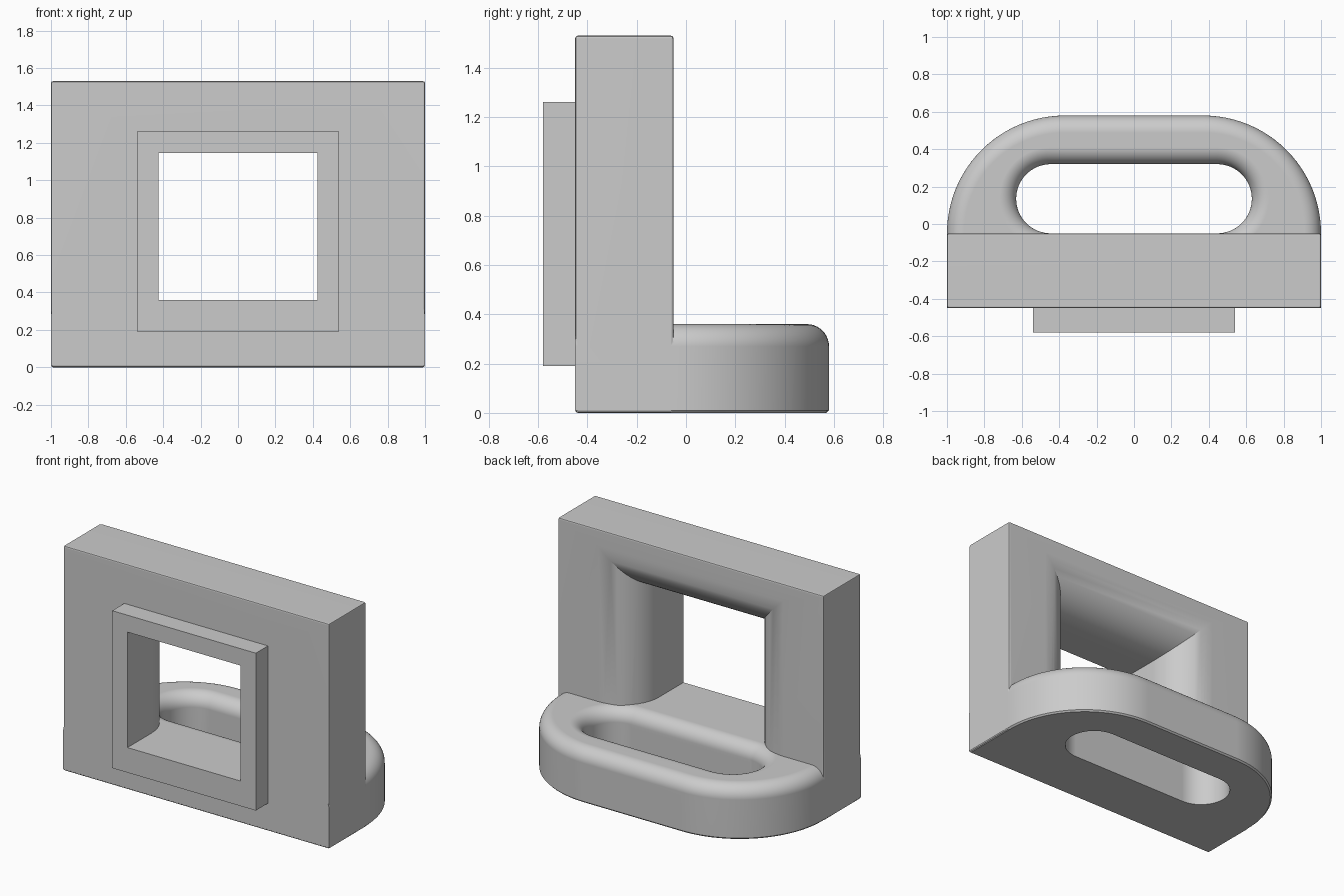
import bpy, bmesh
from math import sin, cos, pi, radians

if "Cube" in bpy.data.objects:
    bpy.data.objects.remove(bpy.data.objects["Cube"])

grey = bpy.data.materials.new("plain_grey")
grey.use_nodes = True
colour = (0.6, 0.6, 0.6, 1)
grey.diffuse_color = colour
grey.node_tree.nodes["Principled BSDF"].inputs["Base Color"].default_value = colour

WALL_FRONT, WALL_BACK, WALL_TOP = -0.45, -0.05, 1.53
SHELF_TOP, ROUND = 0.36, 0.09
HOLE_W, HOLE_TOP, FLARE = 0.425, 1.145, 0.27
STEPS = 10


def loft(name, rings, closed=False, bevel=0):
    """Skin a series of equal-length point rings, capped or closed on itself."""
    bm = bmesh.new()
    loops = [[bm.verts.new(p) for p in ring] for ring in rings]
    pairs = list(zip(loops, loops[1:]))
    if closed:
        pairs.append((loops[-1], loops[0]))
    else:
        bm.faces.new(loops[0])
        bm.faces.new(loops[-1])
    n = len(loops[0])
    for a, b in pairs:
        for i in range(n):
            j = (i + 1) % n
            bm.faces.new((a[i], a[j], b[j], b[i]))
    if bevel:
        bmesh.ops.bevel(bm, geom=bm.edges[:], offset=bevel, segments=2,
                        profile=0.5, affect='EDGES')
    bmesh.ops.recalc_face_normals(bm, faces=bm.faces[:])
    mesh = bpy.data.meshes.new(name)
    bm.to_mesh(mesh)
    bm.free()
    mesh.materials.append(grey)
    obj = bpy.data.objects.new(name, mesh)
    bpy.context.collection.objects.link(obj)
    return obj


def combine(target, other, operation):
    """Apply an exact boolean and drop the second object."""
    mod = target.modifiers.new(operation.lower(), 'BOOLEAN')
    mod.object, mod.operation, mod.solver = other, operation, 'EXACT'
    bpy.context.view_layer.objects.active = target
    bpy.ops.object.modifier_apply(modifier=mod.name)
    bpy.data.objects.remove(other)


def rect(y, w, low, high):
    return [(-w, y, low), (w, y, low), (w, y, high), (-w, y, high)]


def quarter():
    return [i / STEPS * pi / 2 for i in range(STEPS + 1)]


def shelf_ring(z, inset):
    """D-shaped outline with large rounded rear corners."""
    r, cx = 0.63 - inset, 0.37
    arc = [(cx + r * cos(i * pi / 48), WALL_BACK + r * sin(i * pi / 48)) for i in range(25)]
    half = [(cx + r, WALL_FRONT + inset * (z < 0.1))] + arc
    return [(x, y, z) for x, y in half] + [(-x, y, z) for x, y in reversed(half)]


def slot_ring(z, grow):
    """Stadium outline."""
    r, cx, cy = 0.185 + grow, 0.445, 0.135
    side = [(cx + r * cos(a), cy + r * sin(a))
            for a in (-pi / 2 + i * pi / 32 for i in range(33))]
    return [(x, y, z) for x, y in side] + [(-x, y, z) for x, y in reversed(side)]


# upright wall with a window that flares towards the back
wall = loft("wall", [rect(WALL_FRONT, 1, 0, WALL_TOP), rect(WALL_BACK, 1, 0, WALL_TOP)],
            bevel=0.012)
flare = [(WALL_BACK - FLARE + FLARE * sin(a), FLARE * (1 - cos(a))) for a in quarter()]
profile = [(-0.7, 0)] + flare + [(0.2, FLARE)]
window = loft("window_cutter",
              [rect(y, HOLE_W + g, 0.25, HOLE_TOP + g) for y, g in profile])
combine(wall, window, 'DIFFERENCE')

# rounded shelf, its top edge rolled over, with a soft-edged slot
roll = [(SHELF_TOP - ROUND + ROUND * sin(a), ROUND * (1 - cos(a))) for a in quarter()]
shelf = loft("shelf", [shelf_ring(z, g) for z, g in [(0, 0.01), (0.01, 0)] + roll])
slot = loft("slot_cutter", [slot_ring(z, g) for z, g in [(-0.1, 0)] + roll + [(0.5, ROUND)]])
combine(shelf, slot, 'DIFFERENCE')

# square collar around the window on the front
front, back = -0.58, WALL_FRONT + 0.01
outer, inner = (0.54, 0.19, 1.26), (HOLE_W, SHELF_TOP, HOLE_TOP)
collar = loft("collar", [rect(front, *outer), rect(back, *outer),
                         rect(back, *inner), rect(front, *inner)], closed=True)

# one solid bracket
combine(wall, shelf, 'UNION')
combine(wall, collar, 'UNION')
wall.name = "bracket"
bpy.ops.object.select_all(action='DESELECT')
wall.select_set(True)
bpy.context.view_layer.objects.active = wall
bpy.ops.object.shade_smooth_by_angle(angle=radians(30))
normals = wall.modifiers.new("face_weighting", 'WEIGHTED_NORMAL')
normals.keep_sharp = True
